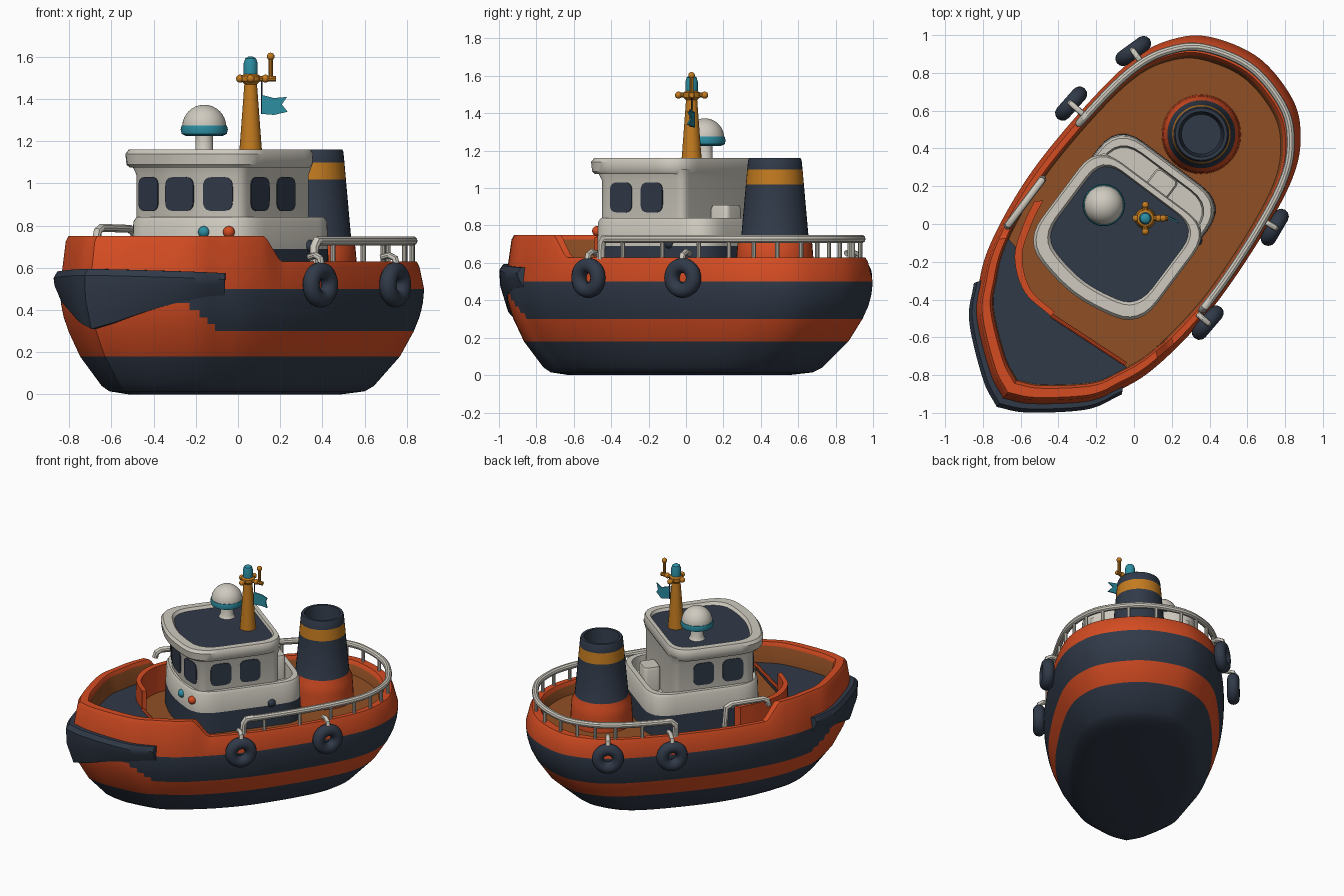
import bpy, bmesh, math
from mathutils import Vector, Matrix

if "Cube" in bpy.data.objects:
    bpy.data.objects.remove(bpy.data.objects["Cube"])

R = Matrix.Rotation(-math.atan2(0.6, 0.8), 4, 'Z')   # boat axis is turned on the grid
I = Matrix.Identity(4)

def mat(name, c):
    m = bpy.data.materials.new(name)
    m.diffuse_color = (*c, 1)
    m.use_nodes = True
    m.node_tree.nodes["Principled BSDF"].inputs["Base Color"].default_value = m.diffuse_color
    return m

ORANGE = mat("orange paint", (0.66, 0.072, 0.016))
NAVY = mat("navy", (0.03, 0.042, 0.066))
CREAM = mat("cream", (0.62, 0.59, 0.52))
BROWN = mat("deck brown", (0.28, 0.078, 0.018))
OCHRE = mat("ochre", (0.55, 0.2, 0.014))
TEAL = mat("teal", (0.025, 0.27, 0.36))

def finish(ob, M=R, angle=35):
    ob.matrix_world = M
    bpy.ops.object.select_all(action='DESELECT')
    ob.select_set(True)
    bpy.context.view_layer.objects.active = ob
    bpy.ops.object.shade_smooth_by_angle(angle=math.radians(angle))
    return ob

def loft(name, rings, mats, rule=None, M=R, caps=True, angle=35):
    """Skin closed rings of equal length; rule(ring index, centre) picks the material."""
    bm = bmesh.new()
    vs = [[bm.verts.new(p) for p in r] for r in rings]
    n, last = len(rings[0]), len(rings) - 1
    def add(v, k):
        f = bm.faces.new(v)
        if rule:
            f.material_index = rule(k, f.calc_center_median())
    for k in range(last):
        for i in range(n):
            j = (i + 1) % n
            add([vs[k][i], vs[k][j], vs[k + 1][j], vs[k + 1][i]], k)
    if caps:
        add(vs[0][::-1], -1)
        add(vs[-1], last)
    bmesh.ops.recalc_face_normals(bm, faces=bm.faces)
    me = bpy.data.meshes.new(name)
    bm.to_mesh(me)
    bm.free()
    for m in mats:
        me.materials.append(m)
    ob = bpy.data.objects.new(name, me)
    bpy.context.collection.objects.link(ob)
    return finish(ob, M, angle)

def lathe(name, x, y, prof, mats, rule=None, M=R, n=40):
    circ = [(math.cos(2 * math.pi * i / n), math.sin(2 * math.pi * i / n)) for i in range(n)]
    return loft(name, [[(x + r * c, y + r * s, z) for c, s in circ] for r, z in prof], mats, rule, M)

def tube(name, pts, r, m, M=R):
    cu = bpy.data.curves.new(name, 'CURVE')
    cu.dimensions, cu.bevel_depth, cu.bevel_resolution, cu.use_fill_caps = '3D', r, 3, True
    sp = cu.splines.new('POLY')
    sp.points.add(len(pts) - 1)
    for q, p in zip(sp.points, pts):
        q.co = (*p, 1)
    tmp = bpy.data.objects.new(name + "_path", cu)
    me = bpy.data.meshes.new_from_object(tmp)
    bpy.data.objects.remove(tmp)
    me.materials.append(m)
    ob = bpy.data.objects.new(name, me)
    bpy.context.collection.objects.link(ob)
    return finish(ob, M)

def ball(name, p, r, m, M=R):
    bpy.ops.mesh.primitive_uv_sphere_add(segments=20, ring_count=12, radius=r)
    ob = bpy.context.object
    ob.name = name
    ob.data.materials.append(m)
    return finish(ob, M @ Matrix.Translation(p))

def spline(pts, n, end=None):
    P = [Vector(p) for p in pts]
    P = [2 * P[0] - P[1]] + P + [Vector(end) if end else 2 * P[-1] - P[-2]]
    out = []
    for a, b, c, d in zip(P, P[1:], P[2:], P[3:]):
        for i in range(n):
            t = i / n
            out.append(0.5 * (2 * b + (c - a) * t + (2 * a - 5 * b + 4 * c - d) * t * t
                              + (3 * b - a - 3 * c + d) * t ** 3))
    return out + [P[-2]]

def rounded(pts, r, n=6):
    P, out = [Vector(p) for p in pts], []
    for i, p in enumerate(P):
        u, v = P[i - 1] - p, P[(i + 1) % len(P)] - p
        a, b = p + u.normalized() * min(r, u.length * .49), p + v.normalized() * min(r, v.length * .49)
        for k in range(n + 1):
            t = k / n
            out.append(a * (1 - t) ** 2 + p * 2 * t * (1 - t) + b * t * t)
    return out

def at(o, z, grow=1, c=(0, 0)):
    c = Vector(c)
    return [(*(c + (p - c) * grow), z) for p in o]

# --- hull outline: bow at -y, mirrored about x = 0
half = spline([(0, -1.17), (.14, -1.1), (.37, -.91), (.46, -.76), (.535, -.58), (.585, -.3), (.6, 0),
               (.575, .4), (.525, .7), (.435, .89), (.28, 1.03), (0, 1.1)], 12, (-.28, 1.03))
port = [Vector((-p.x, p.y)) for p in half]
loop = half + port[-2:0:-1]

def lift(p):                                   # raised bow bulwark, 0 to 1
    return min(1, max(0, (-.41 - p.y) / .1))

def rim(s, dz):
    return [(*(p * (s - .008 * lift(p))), .63 + .12 * lift(p) + dz) for p in loop]

def low(s, z):                                 # lower sections keep a fuller stem
    out = []
    for p in loop:
        g = s + (1 - s) * .22 * max(0, min(1, (-.6 - p.y) / .5))
        out.append((*(p * g), z))
    return out

levels = [(.55, 0), (.68, .015), (.73, .04), (.79, .1), (.87, .18), (.945, .3), (.96, .333), (.975, .366),
          (.985, .4), (.993, .433), (.997, .466), (1, .5)]
rings = [low(s, z) for s, z in levels]
rings += [rim(.975, -.025), rim(.96, 0), rim(.91, 0), rim(.895, -.025), at(loop, .54, .88)]

def hull_colour(k, c):
    if k < 4:
        return 1
    if k == 4 or 11 <= k < 15:
        return 0
    if k < 11:
        return 0 if c.y < -.73 - (c.z - .3) * 1.4 else 1
    return 2
loft("hull", rings, [ORANGE, NAVY, BROWN], hull_colour)

# --- foredeck and curved coaming
fd = [p * .89 for p in port[::-1] if p.y < -.5] + [p * .89 for p in half[1:] if p.y < -.7]
fd += [Vector((-.07, -.65)), Vector((-.27, -.61)), Vector((-.39, -.48))]
loft("foredeck", [at(fd, .55), at(fd, .6)], [NAVY])
arc = spline([(-.06, -.655), (-.25, -.635), (-.4, -.52), (-.465, -.36), (-.495, -.22)], 6)
loft("coaming", [[(*p, .54), (*p, .735), (p.x * .93, p.y + .03, .735), (p.x * .93, p.y + .03, .54)]
                 for p in arc], [ORANGE])
tube("foredeck_step", [(-.06, -.65, .597), (.41, -.62, .597)], .012, ORANGE)

# --- bow fender wrapped round the stem
nose = [p for p in port[::-1] if p.y < -.73] + [p for p in half[1:] if p.y < -.73]
secs = []
for p in nose:
    t = min(1, max(0, (-.73 - p.y) / .44))
    top, bot = .575 + .02 * t, .47 - .16 * t * t
    secs.append([(*(p * s), z) for s, z in
                 ((.94, top), (1.015, top), (1.035, top - .03), (1.03, (top + bot) / 2), (1.0 - .01 * t, bot), (.92, bot))])
loft("bow_fender", secs, [NAVY])

# --- tyres with straps
for side, y, out in ((1, -.17, .03), (1, .42, .035), (-1, .71, .035), (-1, .32, .065)):
    i = min(range(1, len(half) - 1), key=lambda k: abs(half[k].y - y))
    p, d = half[i], half[i + 1] - half[i - 1]
    nrm = Vector((d.y * side, -d.x, 0)).normalized()
    pos = Vector((p.x * side, p.y, .52))
    bpy.ops.mesh.primitive_torus_add(major_radius=.067, minor_radius=.041, major_segments=32, minor_segments=12)
    ob = bpy.context.object
    ob.name = "tyre"
    ob.data.materials.append(NAVY)
    finish(ob, R @ Matrix.Translation(pos + nrm * out) @ nrm.to_track_quat('Z', 'Y').to_matrix().to_4x4())
    up = Vector((0, 0, 1))
    tube("tyre_strap", [pos - nrm * .04 + up * .13, pos + up * .14, pos + nrm * out + up * .125,
                        pos + nrm * (out + .015) + up * .06], .016, CREAM)

# --- stern rail and side rail
run = [p * .94 for p in half if p.y > -.16] + [p * .94 for p in port[-2::-1] if p.y > .26]
a, b = run[0], run[-1]
tube("stern_rail", [(*a, .62), (*(a + Vector((0, .005))), .7)] + at(run[1:-1], .728) + [(*b, .7), (*b, .62)], .022, CREAM)
for p in run[6:-4:8]:
    tube("rail_post", [(*p, .61), (*p, .73)], .012, CREAM)
tube("side_rail", [(-.53, -.41, .74), (-.53, -.4, .775), (-.53, -.37, .79), (-.53, -.15, .785),
                   (-.53, -.11, .765), (-.53, -.1, .62)], .02, CREAM)

# --- cabin
C = -.03
def plan(w, f, fs, back, r):
    return rounded([(C + x, y) for x, y in ((-.1, -f), (.1, -f), (w, -fs), (w, back), (-w, back), (-w, -fs))], r)
base, mid = plan(.355, .45, .39, .37, .17), (C, 0)
loft("lower_cabin", [at(base, .53, 1.02, mid), at(base, .69, 1.01, mid), at(base, .82, 1, mid), at(base, .84, .97, mid),
                     at(base, .84, .88, mid), at(base, .74, .86, mid)], [NAVY, CREAM], lambda k, c: int(k > 0))
wall = plan(.32, .42, .36, .2, .05)
loft("wheelhouse", [at(wall, .72), at(wall, 1.04), at(wall, 1.1, 1.06, mid)], [CREAM])
top = plan(.38, .49, .42, .22, .16)
loft("roof", [at(top, 1.075, .96, mid), at(top, 1.09, .99, mid), at(top, 1.14, 1, mid), at(top, 1.16, .97, mid),
              at(top, 1.16, .85, mid), at(top, 1.14, .82, mid)], [CREAM, NAVY], lambda k, c: int(k == 5))
box = rounded([(-.08, .2), (.06, .2), (.06, .32), (-.08, .32)], .03)
loft("locker", [at(box, .73), at(box, .89), at(box, .91, .88, (-.01, .26))], [CREAM])

def window(x, y, ang, w):
    shape = rounded([(-w / 2, -.08), (w / 2, -.08), (w / 2, .08), (-w / 2, .08)], .045)
    M = R @ Matrix.Translation((x, y, .95)) @ Matrix.Rotation(ang, 4, 'Z')
    loft("window", [[(p.x, d, p.y) for p in shape] for d in (.004, -.005)], [NAVY], None, M)
window(C, -.42, 0, .165)
tilt = math.atan2(.06, .22)
for s in (-1, 1):
    window(C + s * .205, -.391, -s * -tilt, .15)
    for y in (-.215, -.01):
        window(C + s * .32, y, s * math.pi / 2, .145)
ball("teal_lamp", (.125, -.435, .77), .028, TEAL)
ball("red_lamp", (.25, -.405, .77), .028, ORANGE)
ball("side_port", (.318, .13, .705), .03, NAVY)

# --- funnel
fun = [(.21, .53), (.205, .64), (.2, .70), (.18, .74), (.155, 1.02), (.148, 1.1), (.143, 1.15), (.138, 1.16), (.12, 1.16), (.105, 1.02)]
lathe("funnel", 0, .594, fun, [ORANGE, NAVY, OCHRE], lambda k, c: 0 if k < 3 else 2 if k == 4 else 1)

# --- radar dome
lathe("dome_post", -.188, -.016, [(.055, 1.14), (.042, 1.16), (.042, 1.24)], [CREAM])
lathe("dome_ring", -.188, -.016, [(.085, 1.225), (.107, 1.235), (.112, 1.255), (.107, 1.275)], [TEAL])
lathe("dome", -.188, -.016, [(.104 * math.cos(a), 1.27 + .103 * math.sin(a))
                             for a in (math.pi / 2 * i / 8.2 for i in range(9))], [CREAM])

# --- mast, set square to the grid
mx, my = .06, .03
lathe("mast", mx, my, [(.055, 1.14), (.05, 1.2), (.03, 1.47), (.045, 1.485), (.045, 1.51), (.03, 1.52)], [OCHRE], None, I, 24)
lathe("mast_lamp", mx, my, [(.033, 1.515), (.033, 1.57), (.026, 1.592), (.01, 1.602)], [TEAL], None, I, 24)
for dx, dy in ((.07, 0), (-.05, 0), (0, .07), (0, -.07)):
    tube("crossbar", [(mx, my, 1.497), (mx + dx, my + dy, 1.497)], .014, OCHRE, I)
    ball("knob", (mx + dx, my + dy, 1.497), .019, OCHRE, I)
tube("aerial_arm", [(mx, my, 1.497), (.18, my, 1.497)], .014, OCHRE, I)
tube("aerial", [(.155, my, 1.49), (.155, my, 1.6)], .011, OCHRE, I)
ball("aerial_tip", (.155, my, 1.602), .018, OCHRE, I)
tube("flag_line", [(.113, my, 1.49), (.113, my, 1.33)], .004, NAVY, I)
flag = [(.112, 1.42), (.17, 1.405), (.232, 1.41), (.208, 1.375), (.235, 1.34), (.17, 1.325), (.112, 1.33)]
loft("flag", [[(x, my - .02 + d + .03 * math.sin(25 * (x - .1)), z) for x, z in flag] for d in (0, .008)], [TEAL], None, I)
